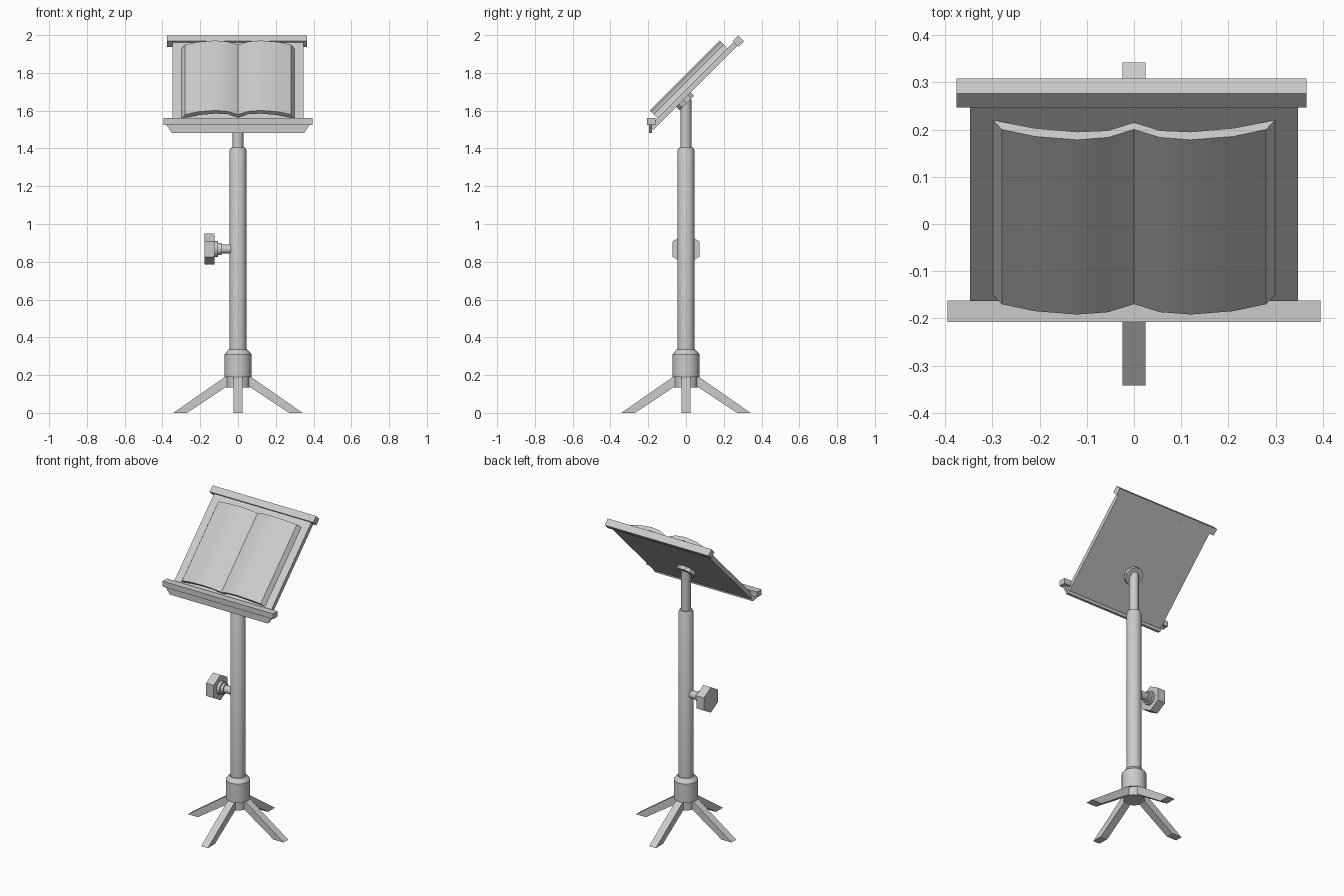
import bpy, bmesh, math
from mathutils import Matrix, Vector

cube = bpy.data.objects.get("Cube")
if cube:
    bpy.data.objects.remove(cube)

grey = bpy.data.materials.new("light_grey")
grey.use_nodes = True
grey.diffuse_color = (0.6, 0.6, 0.6, 1)
grey.node_tree.nodes["Principled BSDF"].inputs["Base Color"].default_value = (0.6, 0.6, 0.6, 1)

# Tilted desk frame: local x = width, y = up the slope, z = out of the page side
DESK = Matrix.Translation((0, 0, 1.67)) @ Matrix.Rotation(math.radians(45), 4, 'X')


def finish(name, bm, matrix=None, smooth=True):
    bmesh.ops.remove_doubles(bm, verts=bm.verts, dist=1e-5)
    bmesh.ops.recalc_face_normals(bm, faces=bm.faces)
    mesh = bpy.data.meshes.new(name)
    bm.to_mesh(mesh)
    bm.free()
    if matrix:
        mesh.transform(matrix)
    mesh.materials.append(grey)
    obj = bpy.data.objects.new(name, mesh)
    bpy.context.collection.objects.link(obj)
    if smooth:
        bpy.ops.object.select_all(action='DESELECT')
        obj.select_set(True)
        bpy.context.view_layer.objects.active = obj
        bpy.ops.object.shade_smooth_by_angle(angle=math.radians(30))
    return obj


def box(name, low, high, matrix=None):
    low, high = Vector(low), Vector(high)
    bm = bmesh.new()
    bmesh.ops.create_cube(bm, size=1)
    for v in bm.verts:
        v.co = (low + high) / 2 + v.co * (high - low)
    return finish(name, bm, matrix, False)


def lathe(name, profile, sides, matrix=None, start=0):
    """Closed solid turned about z from (radius, height) pairs."""
    bm = bmesh.new()
    rings = []
    for r, z in profile:
        angles = [start + math.tau * i / sides for i in range(sides)]
        rings.append([bm.verts.new((r * math.cos(a), r * math.sin(a), z)) for a in angles])
    for a, b in zip(rings, rings[1:]):
        for i in range(sides):
            j = (i + 1) % sides
            bm.faces.new((a[i], a[j], b[j], b[i]))
    bm.faces.new(rings[0])
    bm.faces.new(rings[-1])
    return finish(name, bm, matrix)


def prism(name, outline, place, start, end, matrix=None, smooth=False):
    """Extrude an outline; place(a, b, depth) gives each position."""
    bm = bmesh.new()
    first = [bm.verts.new(place(a, b, start)) for a, b in outline]
    last = [bm.verts.new(place(a, b, end)) for a, b in outline]
    for i in range(len(outline)):
        j = (i + 1) % len(outline)
        bm.faces.new((first[i], first[j], last[j], last[i]))
    bm.faces.new(first)
    bm.faces.new(last)
    return finish(name, bm, matrix, smooth)


# Column, inner tube and base collar
lathe("base_collar", [(0.063, 0.135), (0.063, 0.19), (0.072, 0.19), (0.072, 0.31),
                      (0.05, 0.335)], 16)
lathe("outer_tube", [(0.044, 0.32), (0.044, 1.39), (0.037, 1.405)], 24)
lathe("inner_tube", [(0.028, 1.4), (0.028, 1.66)], 20)

# Four splayed legs
leg = [(0.04, 0.19), (0.07, 0.19), (0.342, 0), (0.27, 0), (0.063, 0.137), (0.04, 0.137)]
for i, side in enumerate(("left", "back", "right", "front")):
    prism(side + "_leg", leg, lambda a, b, d: (a, d, b), -0.024, 0.024,
          Matrix.Rotation(i * math.pi / 2, 4, 'Z'))

# Height clamp: shaft, stepped hub and hexagonal knob
CLAMP = Matrix.Translation((0, 0, 0.867)) @ Matrix.Rotation(-math.pi / 2, 4, 'Y')
lathe("clamp_shaft", [(0.024, 0.03), (0.024, 0.09)], 16, CLAMP)
lathe("clamp_hub", [(0.032, 0.087), (0.032, 0.105), (0.042, 0.105), (0.042, 0.126)], 16, CLAMP)
lathe("clamp_knob", [(0.082, 0.124), (0.082, 0.178)], 6, CLAMP)

# Tilted desk with its mounting disc and top rail
lathe("mounting_disc", [(0.058, -0.023), (0.058, 0.002)], 10,
      DESK @ Matrix.Translation((0, -0.018, 0)))
box("desk_panel", (-0.347, -0.245, 0), (0.347, 0.385, 0.028), DESK)
box("top_rail", (-0.376, 0.386, -0.007), (0.365, 0.428, 0.037), DESK)

# Ledge with a tapered strip below
box("ledge", (-0.395, -0.207, 1.525), (0.395, -0.162, 1.56))
strip = [(-0.38, 1.525), (0.38, 1.525), (0.35, 1.482), (-0.35, 1.482)]
prism("ledge_strip", strip, lambda a, b, d: (a, d, b), -0.197, -0.18)

# Open book: a curved sheet, mirrored about the spine
top = [(0, 0.056), (0.055, 0.08), (0.12, 0.087), (0.21, 0.077), (0.28, 0.056), (0.298, 0.028)]
under = [(0.21, 0.052), (0.12, 0.063), (0.055, 0.059), (0, 0.035)]
half = top + under
outline = half + [(-x, h) for x, h in reversed(half) if x > 0]
prism("open_book", outline, lambda a, b, d: (a, d, b), -0.184, 0.339, DESK, True)
